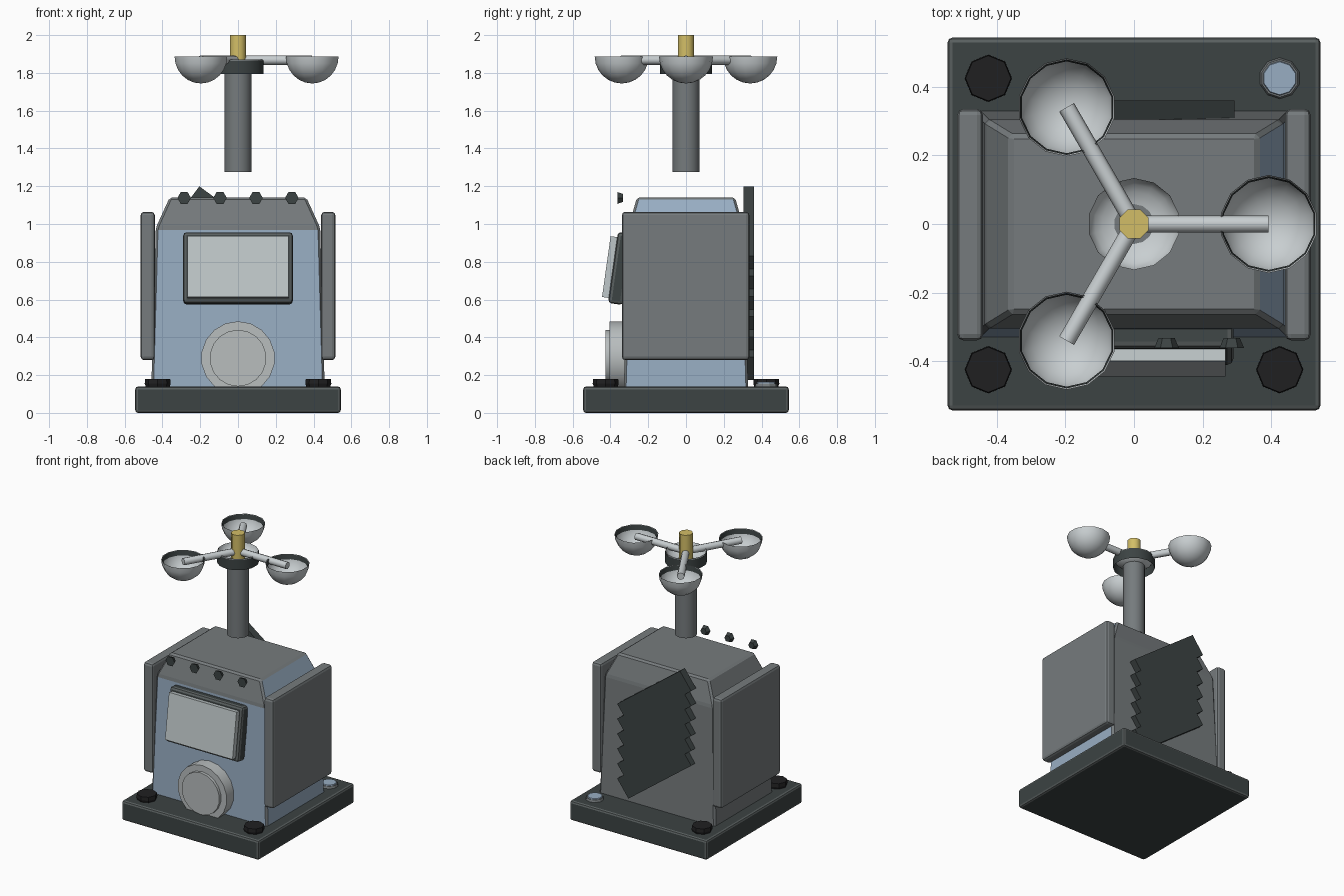
import bpy, bmesh, math
from mathutils import Matrix, Vector

old = bpy.data.objects.get("Cube")
if old:
    bpy.data.objects.remove(old, do_unlink=True)


def material(name, *rgb):
    m = bpy.data.materials.new(name)
    m.use_nodes = True
    col = (*rgb, 1)
    m.diffuse_color = col
    m.node_tree.nodes["Principled BSDF"].inputs["Base Color"].default_value = col
    return m


GREY = material("mid grey", .18, .198, .205)
DARK = material("dark slate", .045, .056, .056)
EDGE = material("worn edge grey", .1, .115, .115)
BLACK = material("rubber black", .014, .014, .015)
BLUE = material("dusty blue", .315, .42, .545)
PALE = material("pale grey", .58, .62, .635)
BRASS = material("brass", .65, .515, .135)
SCREEN = material("screen grey", .52, .575, .585)
DIAL = material("dial grey", .48, .51, .515)


def finish(name, bm, mat, smooth=False):
    mesh = bpy.data.meshes.new(name)
    bm.to_mesh(mesh)
    bm.free()
    ob = bpy.data.objects.new(name, mesh)
    bpy.context.collection.objects.link(ob)
    mesh.materials.append(mat)
    if smooth:
        bpy.ops.object.select_all(action='DESELECT')
        ob.select_set(True)
        bpy.context.view_layer.objects.active = ob
        bpy.ops.object.shade_smooth_by_angle(angle=math.radians(50))
    return ob


def box(name, size, loc, mat, bevel=0, tilt=0, axis='X', edge=None):
    """Box with optional bevel; bevel faces can take their own colour."""
    bm = bmesh.new()
    bmesh.ops.create_cube(bm, size=1, matrix=Matrix.Diagonal((*size, 1)))
    if bevel:
        bmesh.ops.bevel(bm, geom=bm.edges[:], offset=bevel, segments=2,
                        profile=.5, affect='EDGES')
    if edge:
        bm.normal_update()
        for f in bm.faces:
            f.material_index = int(max(abs(c) for c in f.normal) < .99)
    bm.transform(Matrix.Translation(loc) @ Matrix.Rotation(math.radians(tilt), 4, axis))
    ob = finish(name, bm, mat)
    if edge:
        ob.data.materials.append(edge)
    return ob


def rod(name, r1, r2, start, end, sides, mat, smooth=False, caps=True, spin=0):
    """Cylinder or cone running from start to end."""
    a, b = Vector(start), Vector(end)
    turn = (b - a).to_track_quat('Z', 'Y').to_matrix().to_4x4()
    bm = bmesh.new()
    bmesh.ops.create_cone(bm, cap_ends=caps, segments=sides, radius1=r1, radius2=r2,
                          depth=(b - a).length)
    bm.transform(Matrix.Translation((a + b) / 2) @ turn @ Matrix.Rotation(spin, 4, 'Z'))
    return finish(name, bm, mat, smooth)


def bowl(name, r, depth, loc, mat):
    """Open half ellipsoid with its rim facing up."""
    bm = bmesh.new()
    bmesh.ops.create_uvsphere(bm, u_segments=14, v_segments=12, radius=r)
    bmesh.ops.delete(bm, geom=[v for v in bm.verts if v.co.z > .001], context='VERTS')
    bm.transform(Matrix.Translation(loc) @ Matrix.Diagonal((1, 1, depth / r, 1)))
    return finish(name, bm, mat, True)


# Base plate and corner feet
box("base_plate", (1.088, 1.088, .14), (0, 0, .07), DARK, .015, edge=EDGE)
for x, y in ((-1, -1), (1, -1), (-1, 1)):
    p = (x * .425, y * .425)
    rod("corner_bolt", .06, .069, (*p, .13), (*p, .155), 8, BLACK)
    rod("corner_bolt_head", .069, .066, (*p, .155), (*p, .18), 8, BLACK)
rod("lamp_rim", .063, .055, (.425, .425, .13), (.425, .425, .156), 10, GREY)
rod("lamp_lens", .052, .048, (.425, .425, .15), (.425, .425, .163), 10, BLUE)

# Tapered housing: lofted rectangles with softened edges
bm = bmesh.new()
rings = []
for hx, hy, z in ((.46, .33, .1), (.435, .305, .98), (.362, .26, 1.14)):
    rings.append([bm.verts.new((sx * hx, sy * hy, z))
                  for sx, sy in ((-1, -1), (1, -1), (1, 1), (-1, 1))])
for lo, hi in zip(rings, rings[1:]):
    for i in range(4):
        j = (i + 1) % 4
        bm.faces.new((lo[i], lo[j], hi[j], hi[i]))
bm.faces.new(rings[-1])
bm.faces.new(rings[0][::-1])
bmesh.ops.recalc_face_normals(bm, faces=bm.faces[:])
bmesh.ops.bevel(bm, geom=bm.edges[:], offset=.012, segments=1, affect='EDGES')
housing = finish("housing", bm, GREY)
housing.data.materials.append(BLUE)
for f in housing.data.polygons:
    n = f.normal
    if n.x > .85 or (n.y < -.9 and n.z < .1):
        f.material_index = 1

# Side panels
for s in (-1, 1):
    box("side_panel", (.075, .675, .785), (s * .478, -.002, .672), GREY, .018)

# Tilted display
box("display_frame", (.58, .08, .38), (0, -.347, .765), DARK, .018, -8, edge=EDGE)
box("display_screen", (.535, .036, .325), (0, -.404, .772), SCREEN, 0, -8)

# Front dial
rod("dial_ring", .195, .195, (0, -.3, .29), (0, -.405, .29), 18, DIAL, True)
rod("dial_face", .15, .15, (0, -.4, .29), (0, -.425, .29), 18, DIAL, True)

# Row of knobs
for i in range(4):
    x = -.285 + .19 * i
    rod("knob", .024, .036, (x, -.333, 1.138), (x, -.362, 1.138), 6, DARK, spin=math.pi / 2)

# Slanted cooling slats on the back
for i in range(6):
    box("back_slat", (.62, .055, .15), (0, .333, .42 + .107 * i), DARK, 0, 36.5, 'Y')

# Mast, hub and spindle
rod("mast", .072, .072, (0, 0, 1.275), (0, 0, 1.805), 20, GREY, True)
rod("hub_band", .138, .138, (0, 0, 1.793), (0, 0, 1.865), 14, DARK, True, caps=False)
bowl("hub_bowl", .134, .075, (0, 0, 1.872), PALE)
rod("spindle", .046, .046, (0, 0, 1.8), (0, 0, 2), 8, BRASS, True, spin=math.pi / 8)

# Wind cups on arms, each with a dark lining inside the rim
for k in range(3):
    a = k * math.tau / 3
    x, y = .393 * math.cos(a), .393 * math.sin(a)
    rod("cup_arm", .025, .025, (0, 0, 1.868), (x, y, 1.868), 8, PALE, True)
    bowl("wind_cup", .143, .143, (x, y, 1.887), PALE)
    rod("cup_lining", .134, .139, (x, y, 1.852), (x, y, 1.885), 14, DARK, True, caps=False)
